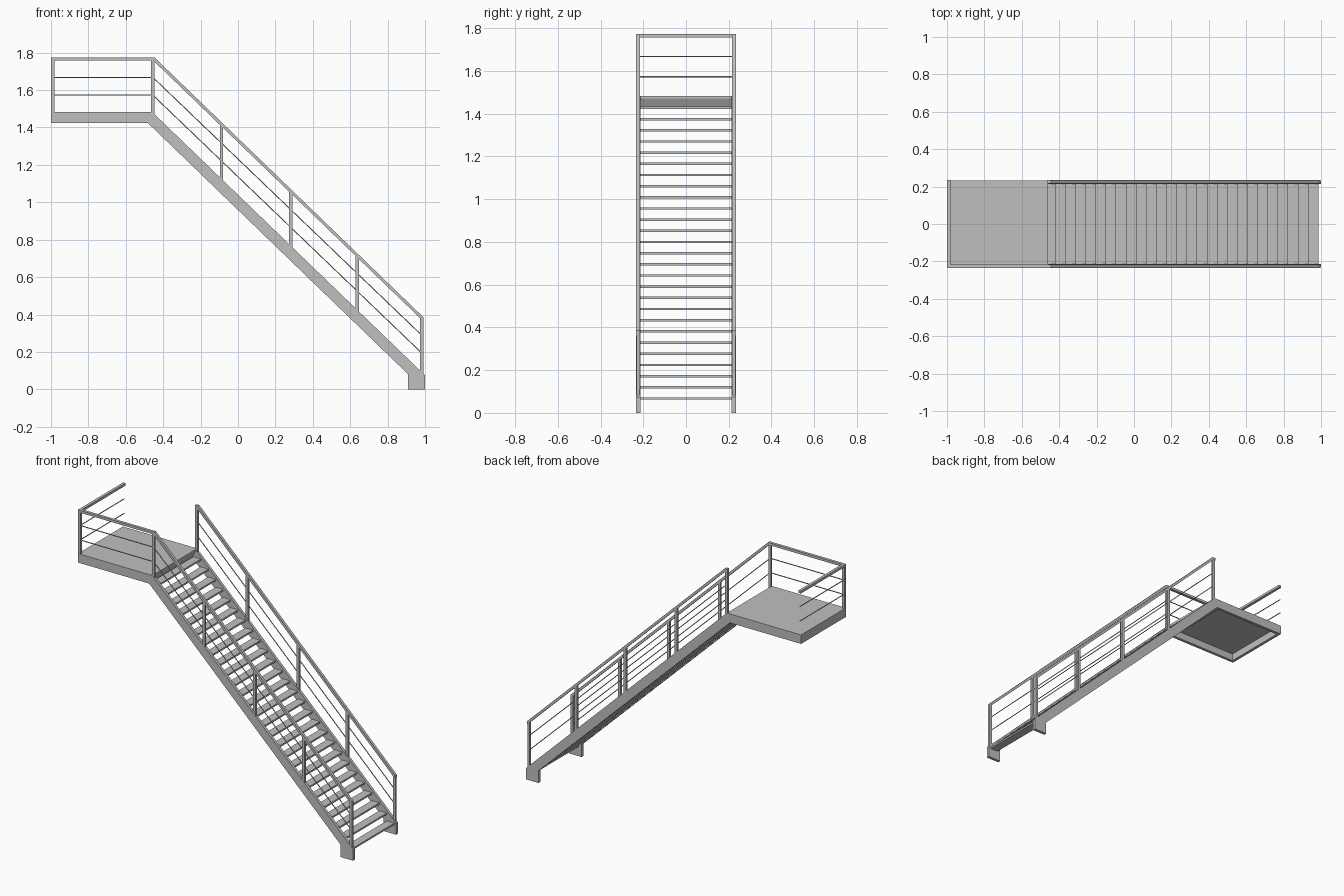
import bpy
import bmesh

if "Cube" in bpy.data.objects:
    bpy.data.objects.remove(bpy.data.objects["Cube"])

steel = bpy.data.materials.new("grey_steel")
steel.use_nodes = True
GREY = (0.53, 0.53, 0.53, 1)
steel.diffuse_color = GREY
steel.node_tree.nodes["Principled BSDF"].inputs["Base Color"].default_value = GREY

HALF = 0.233            # half width of the staircase
PLATE = 0.019           # stringer and frame thickness
RAIL_Y = 0.225          # centre line of the railings
LAND_X, LAND_Z, LAND_LOW = -0.46, 1.484, 1.425
SLOPE = 0.966


def stair_z(x):
    """Height of the stringer's top edge."""
    return LAND_Z - SLOPE * (x - LAND_X)


def rail_z(x):
    """Height of the handrail's top edge."""
    return 1.773 - SLOPE * max(0, x + 0.445)


def prism(name, profile, y0, y1):
    """Extrude an x-z profile from y0 to y1."""
    bm = bmesh.new()
    face = bm.faces.new([bm.verts.new((x, y0, z)) for x, z in profile])
    ext = bmesh.ops.extrude_face_region(bm, geom=[face])
    verts = [v for v in ext["geom"] if isinstance(v, bmesh.types.BMVert)]
    bmesh.ops.translate(bm, verts=verts, vec=(0, y1 - y0, 0))
    bmesh.ops.recalc_face_normals(bm, faces=bm.faces)
    mesh = bpy.data.meshes.new(name)
    bm.to_mesh(mesh)
    bm.free()
    mesh.materials.append(steel)
    obj = bpy.data.objects.new(name, mesh)
    bpy.context.collection.objects.link(obj)
    return obj


def box(name, x0, x1, y0, y1, z0, z1):
    return prism(name, [(x0, z0), (x1, z0), (x1, z1), (x0, z1)], y0, y1)


def cable(name, points):
    """Thin round wire through the points."""
    curve = bpy.data.curves.new(name, "CURVE")
    curve.dimensions = "3D"
    curve.bevel_depth = 0.003
    curve.bevel_resolution = 1
    curve.use_fill_caps = True
    spline = curve.splines.new("POLY")
    spline.points.add(len(points) - 1)
    for p, co in zip(spline.points, points):
        p.co = (*co, 1)
    curve.materials.append(steel)
    bpy.context.collection.objects.link(bpy.data.objects.new(name, curve))


# Landing: top plate over an open-bottomed frame
box("landing_plate", -1, LAND_X, -HALF, HALF, LAND_Z - 0.012, LAND_Z)
under = LAND_Z - 0.012
box("landing_end_beam", -1, -1 + PLATE, -HALF, HALF, LAND_LOW, under)
box("landing_stair_beam", -0.485 - PLATE, -0.485, -HALF + PLATE, HALF - PLATE, LAND_LOW, under)
prism("landing_nosing", [(-0.485, LAND_LOW), (LAND_X, under), (-0.485, under)],
      -HALF + PLATE, HALF - PLATE)

# Per side: landing beam, stringer with foot, stair posts
stringer = [(LAND_X, LAND_Z), (1, 0.075), (1, 0), (0.91, 0), (0.91, 0.08), (-0.483, LAND_LOW)]
for side, s in (("right", -1), ("left", 1)):
    y0, y1 = sorted((s * HALF, s * (HALF - PLATE)))
    prism(side + "_stringer", stringer, y0, y1)
    prism(side + "_landing_beam", [(-1 + PLATE, LAND_LOW), (-0.483, LAND_LOW),
                                   (LAND_X, under), (-1 + PLATE, under)], y0, y1)
    for i, x in enumerate((-0.455, -0.088, 0.282, 0.638, 0.983)):
        box(f"{side}_post_{i + 1}", x - 0.009, x + 0.009, s * RAIL_Y - 0.007,
            s * RAIL_Y + 0.007, stair_z(x) - 0.02, rail_z(x + 0.009) - 0.006)

# Open treads
for i in range(27):
    x, z = 0.987 - 0.0541 * i, 0.073 + 0.0523 * i
    box(f"tread_{i + 1}", x - 0.056, x, -HALF + PLATE, HALF - PLATE, z - 0.011, z)

# Handrails; the right one carries on around the landing
T = 0.016
slope_end = [(0.992, rail_z(0.992)), (0.992, rail_z(0.992) - 0.022)]
for side, s, start in (("right", -1, -1), ("left", 1, -0.465)):
    prism(side + "_handrail",
          [(start, rail_z(start)), (-0.445, rail_z(-0.445))] + slope_end
          + [(-0.452, rail_z(-0.445) - T), (start, rail_z(start) - T)],
          s * RAIL_Y - 0.009, s * RAIL_Y + 0.009)
top = rail_z(-1)
box("end_handrail", -1, -0.982, -RAIL_Y, HALF + 0.002, top - T, top)
box("landing_corner_post", -1, -0.982, -RAIL_Y - 0.007, -RAIL_Y + 0.007, LAND_Z - 0.005, top - 0.006)

# Infill cables below the handrails
for n, drop in (("upper", 0.105), ("lower", 0.2)):
    a, b = -0.455, 0.983
    za, zb = rail_z(a) - drop, rail_z(b) - drop
    cable(n + "_left_cable", [(a, RAIL_Y, za), (b, RAIL_Y, zb)])
    cable(n + "_right_cable", [(a, -RAIL_Y, za), (b, -RAIL_Y, zb)])
    cable(n + "_landing_cable", [(-0.991, -RAIL_Y, za), (a, -RAIL_Y, za)])
    cable(n + "_end_cable", [(-0.991, -RAIL_Y, za), (-0.991, HALF + 0.002, za)])
